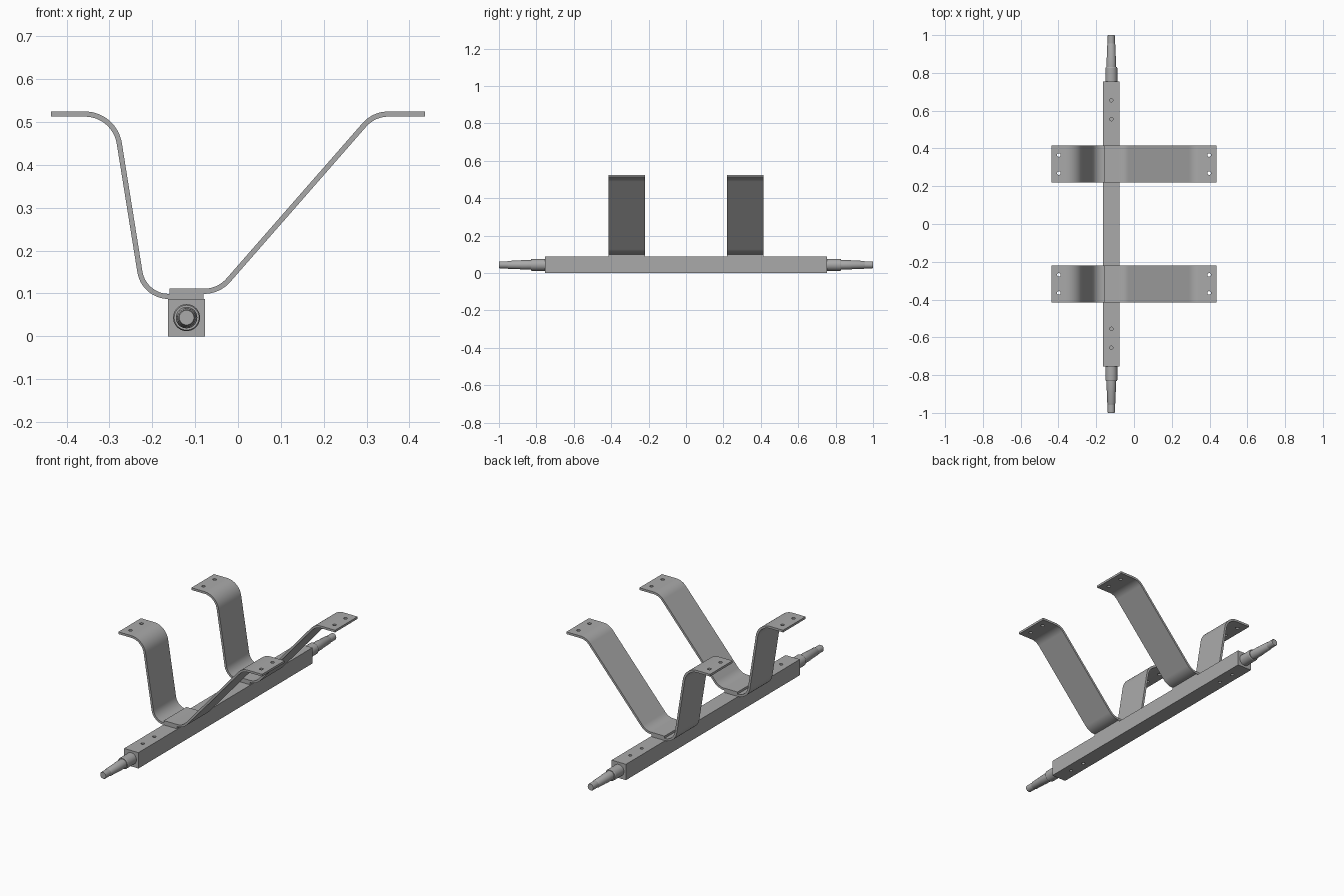
import bpy, bmesh, math
from mathutils import Vector

if "Cube" in bpy.data.objects:
    bpy.data.objects.remove(bpy.data.objects["Cube"])

steel = bpy.data.materials.new("grey steel")
steel.diffuse_color = (0.4, 0.4, 0.4, 1)
steel.use_nodes = True
steel.node_tree.nodes["Principled BSDF"].inputs["Base Color"].default_value = steel.diffuse_color

AX, AZ, B = -0.12, 0.0435, 0.0435   # axle centre and half thickness
T = 0.012                           # strap thickness


def finish(bm, name):
    bmesh.ops.recalc_face_normals(bm, faces=bm.faces)
    me = bpy.data.meshes.new(name)
    bm.to_mesh(me)
    bm.free()
    ob = bpy.data.objects.new(name, me)
    bpy.context.collection.objects.link(ob)
    me.materials.append(steel)
    return ob


def cylinder(name, x, y, z, r, depth):
    bm = bmesh.new()
    bmesh.ops.create_cone(bm, cap_ends=True, segments=24, radius1=r, radius2=r, depth=depth)
    bmesh.ops.translate(bm, verts=bm.verts, vec=(x, y, z))
    return finish(bm, name)


def cut(ob, cutters):
    for c in cutters:
        m = ob.modifiers.new("hole", 'BOOLEAN')
        m.operation, m.solver, m.object = 'DIFFERENCE', 'EXACT', c
    dg = bpy.context.evaluated_depsgraph_get()
    me = bpy.data.meshes.new_from_object(ob.evaluated_get(dg))
    ob.modifiers.clear()
    ob.data = me
    for c in cutters:
        bpy.data.objects.remove(c)


def smooth(ob):
    bpy.ops.object.select_all(action='DESELECT')
    ob.select_set(True)
    bpy.context.view_layer.objects.active = ob
    bpy.ops.object.shade_smooth_by_angle(angle=math.radians(25))


def rounded_path(pts, tangents, n=14):
    """Polyline with filleted inner corners; gives (point, normal) pairs."""
    pts = [Vector(p) for p in pts]
    perp = lambda d: Vector((-d.y, d.x))
    out = [(pts[0], perp((pts[1] - pts[0]).normalized()))]
    for i, t in enumerate(tangents, 1):
        d0 = (pts[i] - pts[i - 1]).normalized()
        d1 = (pts[i + 1] - pts[i]).normalized()
        turn = math.atan2(d0.x * d1.y - d0.y * d1.x, d0.dot(d1))
        r = t / math.tan(abs(turn) / 2)
        s = math.copysign(1, turn)
        c = pts[i] - d0 * t + perp(d0) * r * s
        a0 = math.atan2(d0.y, d0.x)
        for k in range(n + 1):
            a = a0 + turn * k / n
            nrm = Vector((-math.sin(a), math.cos(a)))
            out.append((c - nrm * r * s, nrm))
    out.append((pts[-1], perp((pts[-1] - pts[-2]).normalized())))
    return out


def strap(name, pts, tangents, y0, y1, hole_x):
    path = rounded_path(pts, tangents)
    bm = bmesh.new()
    rings = []
    for p, n in path:
        a, b = p + n * T / 2, p - n * T / 2
        rings.append([bm.verts.new(v) for v in
                      ((a.x, y0, a.y), (a.x, y1, a.y), (b.x, y1, b.y), (b.x, y0, b.y))])
    for r, q in zip(rings, rings[1:]):
        for j in range(4):
            k = (j + 1) % 4
            bm.faces.new((r[j], r[k], q[k], q[j]))
    bm.faces.new(rings[0])
    bm.faces.new(rings[-1][::-1])
    ob = finish(bm, name)
    yc = (y0 + y1) / 2
    cut(ob, [cylinder("cutter", hole_x, yc + d, 0.5185, 0.0095, 0.06) for d in (-0.048, 0.048)])
    smooth(ob)


def spindle(name, s):
    # lathe profile: (distance along y, radius)
    prof = [(0.74, 0.0315), (0.825, 0.0315), (0.83, 0.029), (0.83, 0.025), (0.88, 0.025),
            (0.885, 0.0235), (0.95, 0.0215), (0.955, 0.019), (0.997, 0.019), (1.0, 0.017)]
    n = 40
    bm = bmesh.new()
    rings = [[bm.verts.new((AX + r * math.cos(2 * math.pi * k / n), s * y,
                            AZ + r * math.sin(2 * math.pi * k / n))) for k in range(n)]
             for y, r in prof]
    for p, q in zip(rings, rings[1:]):
        for k in range(n):
            bm.faces.new((p[k], p[(k + 1) % n], q[(k + 1) % n], q[k]))
    bm.faces.new(rings[0])
    bm.faces.new(rings[-1])
    smooth(finish(bm, name))


# square axle beam with blind holes above and below
bm = bmesh.new()
bmesh.ops.create_cube(bm, size=1)
bmesh.ops.scale(bm, verts=bm.verts, vec=(2 * B, 1.51, 2 * B))
bmesh.ops.translate(bm, verts=bm.verts, vec=(AX, 0, AZ))
beam = finish(bm, "axle_beam")
cut(beam, [cylinder("cutter", AX, y, z, 0.009, 0.03)
           for y in (-0.655, -0.555, 0.555, 0.655) for z in (0, 2 * B)])
smooth(beam)

# stub spindles and the pairs of overlapping bent straps
for side, s in (("front", -1), ("back", 1)):
    spindle(side + "_spindle", s)
    y0, y1 = sorted((s * 0.219, s * 0.415))
    zl, zr, zt = 2 * B + T / 2, 2 * B + T * 1.5, 0.5185
    strap(side + "_steep_strap", [(-0.4365, zt), (-0.288, zt), (-0.2198, zl), (-0.08, zl)],
          [0.069, 0.058], y0, y1, -0.398)
    strap(side + "_sloped_strap", [(-0.16, zr), (-0.045, zr), (0.317, zt), (0.4365, zt)],
          [0.0345, 0.0335], y0, y1, 0.398)
